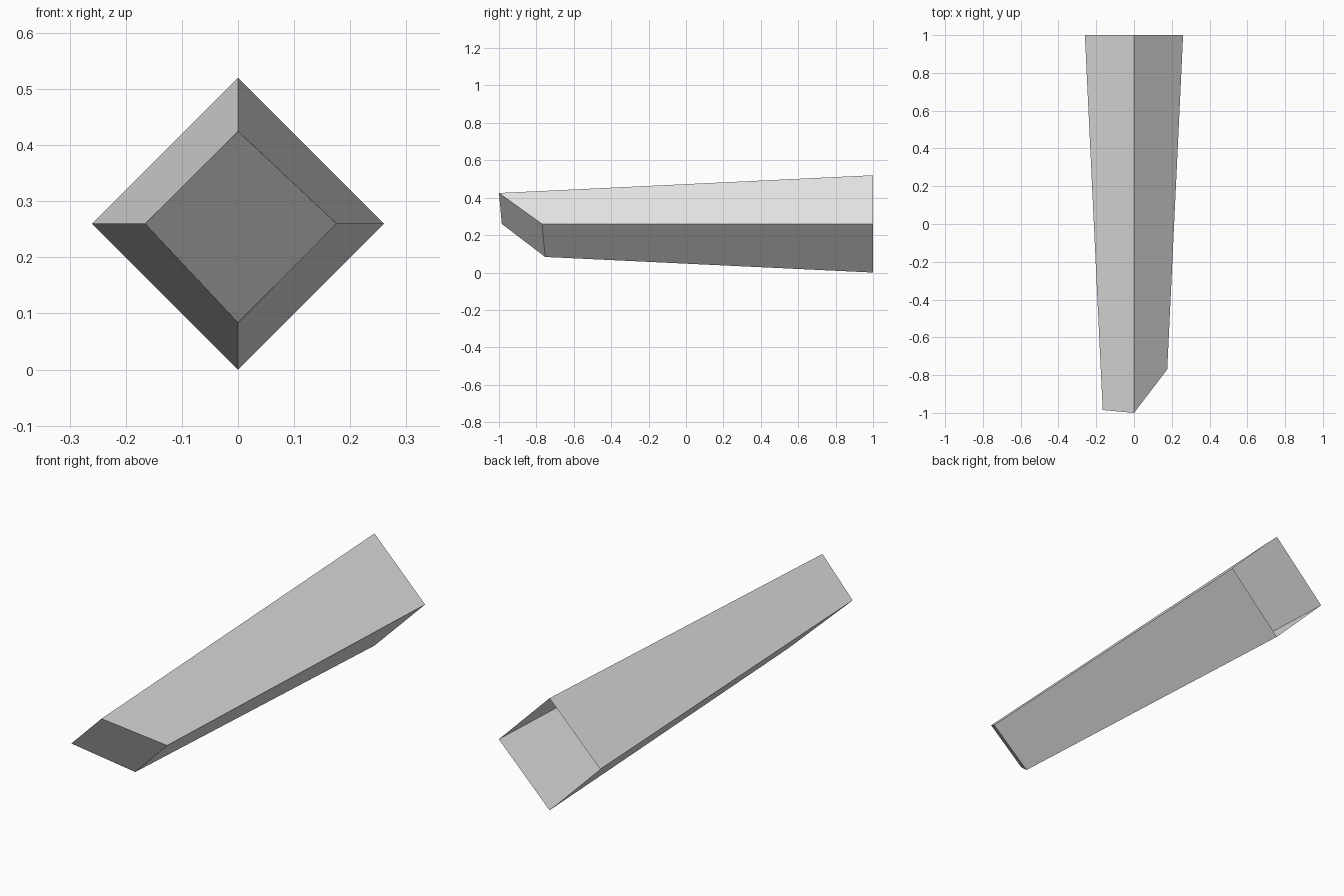
import bpy
import bmesh
from math import radians
from mathutils import Matrix, Vector, geometry

cube = bpy.data.objects.get("Cube")
if cube:
    bpy.data.objects.remove(cube, do_unlink=True)

# Single plain grey
grey = bpy.data.materials.new("light_grey")
grey.use_nodes = True
colour = (0.8, 0.8, 0.8, 1.0)
grey.diffuse_color = colour
grey.node_tree.nodes["Principled BSDF"].inputs["Base Color"].default_value = colour

BACK_RADIUS = 0.26
TAPER = 0.0475      # radius lost per unit of length
LENGTH = 2.2        # extra length is removed by the slanted cut


def radius_at(y):
    return BACK_RADIUS - TAPER * (1 - y)


# Tapered four-sided tube, standing on an edge, open at the back
bm = bmesh.new()
place = (Matrix.Translation((0, 1 - LENGTH / 2, BACK_RADIUS))
         @ Matrix.Rotation(radians(-90), 4, 'X'))
bmesh.ops.create_cone(bm, cap_ends=False, segments=4,
                      radius1=radius_at(1 - LENGTH), radius2=BACK_RADIUS,
                      depth=LENGTH, matrix=place)

# Slanted cut across the front, through the top and side edges
top = Vector((0, -1, BACK_RADIUS + radius_at(-1)))
left = Vector((radius_at(-0.77), -0.77, BACK_RADIUS))
right = Vector((-radius_at(-0.985), -0.985, BACK_RADIUS))
normal = geometry.normal(top, left, right)
if normal.y > 0:
    normal.negate()
cut = bmesh.ops.bisect_plane(bm, geom=bm.verts[:] + bm.edges[:] + bm.faces[:],
                             plane_co=top, plane_no=normal, clear_outer=True)

# Closed front face
rim = [e for e in cut["geom_cut"] if isinstance(e, bmesh.types.BMEdge)]
bmesh.ops.edgeloop_fill(bm, edges=rim)
bmesh.ops.recalc_face_normals(bm, faces=bm.faces[:])

# Make sure the front face points outwards, and the rest with it
cap = min(bm.faces, key=lambda f: f.calc_center_median().y)
if cap.normal.y > 0:
    bmesh.ops.reverse_faces(bm, faces=bm.faces[:])

mesh = bpy.data.meshes.new("tapered_tube")
bm.to_mesh(mesh)
bm.free()
mesh.materials.append(grey)
tube = bpy.data.objects.new("tapered_tube", mesh)
bpy.context.collection.objects.link(tube)
